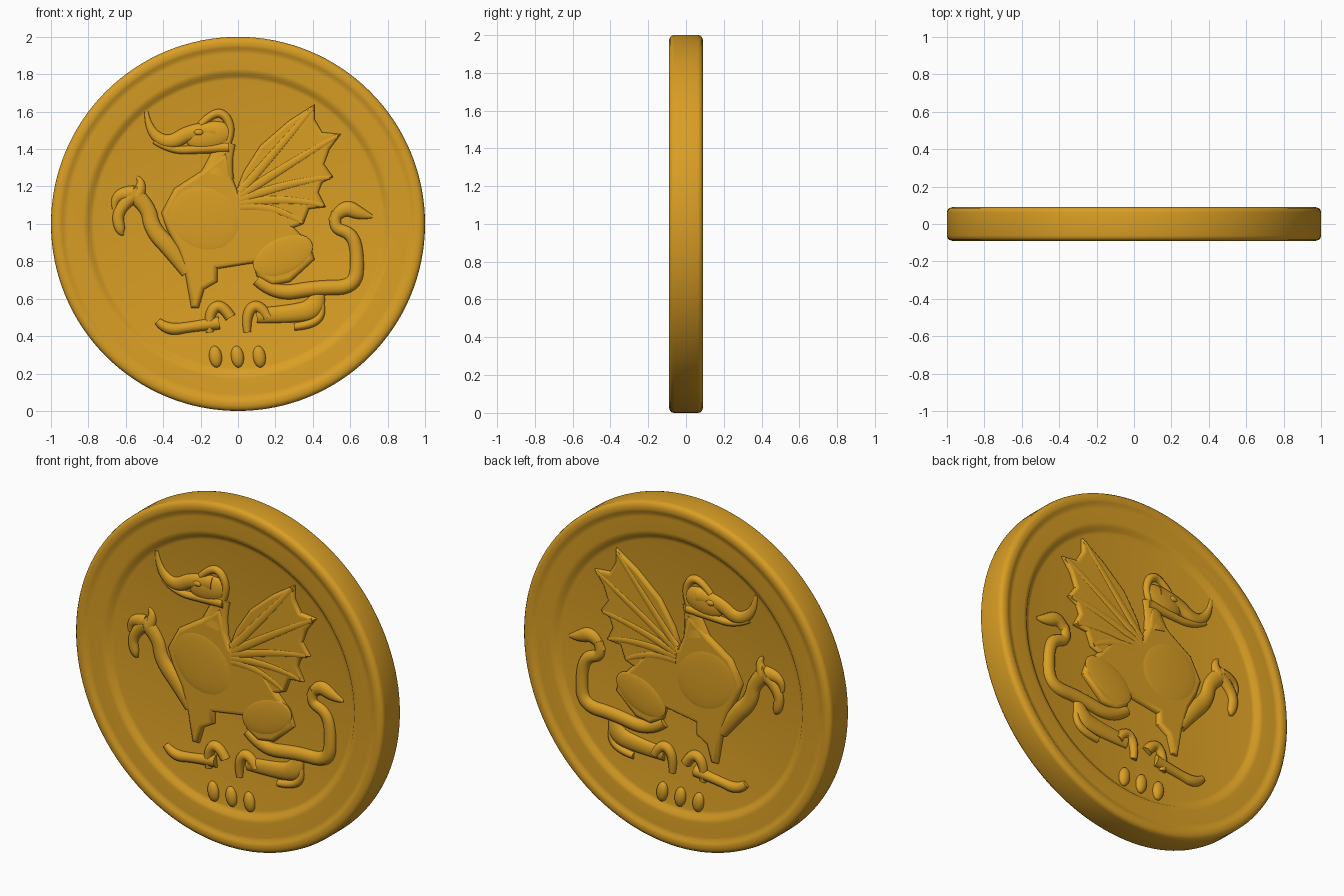
import bpy, bmesh, math
from mathutils import Matrix

cube = bpy.data.objects.get("Cube")
if cube:
    bpy.data.objects.remove(cube)

GOLD = (.70, .345, .018, 1)
gold = bpy.data.materials.new("gold")
gold.use_nodes = True
gold.diffuse_color = GOLD
bsdf = next(n for n in gold.node_tree.nodes if n.type == 'BSDF_PRINCIPLED')
bsdf.inputs["Base Color"].default_value = GOLD
bsdf.inputs["Roughness"].default_value = .6

FIELD = .052            # half thickness of the sunken field
SIDES = {"front": -1, "back": 1}
UPRIGHT = (math.pi / 2, 0, 0)


def finish(obj, angle=40):
    """Turn the object into a mesh, colour it and smooth it."""
    bpy.ops.object.select_all(action='DESELECT')
    obj.select_set(True)
    bpy.context.view_layer.objects.active = obj
    if obj.type == 'CURVE':
        bpy.ops.object.convert(target='MESH')
        obj = bpy.context.object
    obj.data.materials.clear()
    obj.data.materials.append(gold)
    bpy.ops.object.shade_smooth_by_angle(angle=math.radians(angle))
    return obj


def new_object(name, data):
    obj = bpy.data.objects.new(name, data)
    bpy.context.scene.collection.objects.link(obj)
    return obj


def plate(name, outline, height, bevel):
    """Rounded slab through the coin, raised equally on both faces."""
    curve = bpy.data.curves.new(name, 'CURVE')
    curve.dimensions = '2D'
    curve.fill_mode = 'BOTH'
    curve.extrude = height - bevel
    curve.bevel_depth = bevel
    curve.bevel_resolution = 3
    curve.offset = -bevel
    spline = curve.splines.new('POLY')
    spline.points.add(len(outline) - 1)
    for point, (x, z) in zip(spline.points, outline):
        point.co = (x, z, 0, 1)
    spline.use_cyclic_u = True
    obj = new_object(name, curve)
    obj.rotation_euler = UPRIGHT
    finish(obj)


def limb(name, path, rise=.032, base=FIELD):
    """Flattened tapering tube on each face; path holds x, z, radius."""
    for side, sign in SIDES.items():
        curve = bpy.data.curves.new(name, 'CURVE')
        curve.dimensions = '3D'
        curve.bevel_depth = 1
        curve.bevel_resolution = 3
        curve.use_fill_caps = True
        spline = curve.splines.new('NURBS')
        spline.points.add(len(path) - 1)
        for point, (x, z, radius) in zip(spline.points, path):
            point.co = (x, z, 0, 1)
            point.radius = radius
        spline.order_u = 3
        spline.use_endpoint_u = True
        spline.resolution_u = 6
        obj = new_object(side + "_" + name, curve)
        obj.rotation_euler = UPRIGHT
        obj.location.y = sign * base
        obj.scale.z = min(1, rise / max(p[2] for p in path))
        finish(obj, 60)


def mound(name, x, z, width, height, rise=.03, tilt=0, base=FIELD):
    """Flattened ellipsoid on each face."""
    for side, sign in SIDES.items():
        mesh = bpy.data.meshes.new(name)
        bm = bmesh.new()
        bmesh.ops.create_uvsphere(bm, u_segments=32, v_segments=16, radius=1)
        bm.transform(Matrix.Rotation(math.radians(tilt), 4, 'Y')
                     @ Matrix.Diagonal((width, rise, height, 1)))
        bm.to_mesh(mesh)
        bm.free()
        obj = new_object(side + "_" + name, mesh)
        obj.location = (x, sign * base, z)
        finish(obj, 60)


# Coin body: turned profile with rounded edge, groove, border and field
half = [(0, FIELD), (.77, FIELD), (.79, .057), (.805, .073), (.83, .077),
        (.91, .077), (.93, .079), (.942, .087), (.955, .09), (.972, .09),
        (.988, .085), (.997, .075), (1, .062)]
profile = half + [(r, -y) for r, y in reversed(half)]
bm = bmesh.new()
ring = [bm.verts.new((r, y, 1)) for r, y in profile]
edges = [bm.edges.new(pair) for pair in zip(ring, ring[1:])]
bmesh.ops.spin(bm, geom=ring + edges, cent=(0, 0, 1), axis=(0, 1, 0),
               angle=math.tau, steps=128)
bmesh.ops.remove_doubles(bm, verts=bm.verts, dist=.0001)
bmesh.ops.recalc_face_normals(bm, faces=bm.faces)
mesh = bpy.data.meshes.new("coin")
bm.to_mesh(mesh)
bm.free()
finish(new_object("coin", mesh), 50)

# Torso with chest, standing foreleg and haunch
plate("torso", [(-.06, 1.39), (-.2, 1.28), (-.34, 1.19), (-.41, 1.06),
                (-.38, .97), (-.32, .86), (-.28, .72), (-.25, .55),
                (-.21, .55), (-.18, .65), (-.11, .69), (-.11, .76),
                (.08, .79), (.1, .72), (.18, .67), (.28, .69), (.41, .81),
                (.38, .9), (.3, .98), (.2, 1.1), (0, 1.17), (-.04, 1.27)],
      .078, .024)
mound("chest", -.18, 1.03, .2, .17, .012, 30, .074)
mound("haunch", .24, .83, .17, .1, .012, -25, .074)

# Wing membrane with scalloped edge, and its ribs
plate("wing", [(-.02, 1.15), (.03, 1.28), (.12, 1.42), (.27, 1.55),
               (.41, 1.64), (.41, 1.56), (.45, 1.49), (.55, 1.48),
               (.49, 1.4), (.46, 1.32), (.51, 1.25), (.45, 1.22),
               (.43, 1.17), (.47, 1.09), (.38, 1.08), (.35, 1),
               (.22, .95), (.05, 1)], .074, .018)
for number, tip in enumerate([(.4, 1.62), (.53, 1.47), (.49, 1.25),
                              (.45, 1.1), (.34, 1.01)]):
    limb("wing_rib_%d" % number,
         [(.01, 1.17 - number * .02, .025),
          (tip[0] * .55, (tip[1] + 1.2) / 2, .026), (*tip, .012)],
         .012, .07)

# Head: skull, brow, curled snout, lower jaw, crest and eye
mound("skull", -.15, 1.47, .13, .075, .03, -12)
limb("upper_snout", [(-.49, 1.6, .01), (-.48, 1.5, .022),
                     (-.37, 1.42, .04), (-.25, 1.5, .04),
                     (-.12, 1.5, .05)])
limb("lower_jaw", [(-.45, 1.44, .012), (-.36, 1.39, .02),
                   (-.2, 1.4, .024), (-.05, 1.41, .03)])
limb("crest", [(-.2, 1.53, .02), (-.13, 1.6, .022), (-.06, 1.58, .025),
               (-.03, 1.48, .02), (-.07, 1.4, .02)])
mound("eye", -.21, 1.49, .025, .016, .012, 0, .076)
limb("neck", [(-.06, 1.44, .05), (-.09, 1.36, .055), (-.11, 1.26, .09)])

# Raised foreleg and its claws
limb("raised_foreleg", [(-.27, .74, .035), (-.35, .86, .05),
                        (-.46, .97, .045), (-.48, 1.1, .04),
                        (-.57, 1.17, .05)])
claws = {"upper_claw": [(-.54, 1.15, .04), (-.5, 1.22, .025),
                        (-.54, 1.25, .008)],
         "outer_claw": [(-.56, 1.16, .045), (-.67, 1.17, .03),
                        (-.66, 1.08, .012)],
         "hooked_claw": [(-.56, 1.15, .04), (-.65, 1.08, .03),
                         (-.63, .95, .03), (-.61, .95, .01)]}
for name, path in claws.items():
    limb(name, path)

# Tail sweeping up to a barbed tip
limb("tail", [(.1, .7, .03), (.2, .62, .04), (.42, .66, .04),
              (.63, .66, .04), (.64, .84, .035), (.61, .95, .035),
              (.5, .98, .03), (.53, 1.06, .03)])
limb("tail_barb", [(.5, 1.01, .02), (.56, 1.1, .045), (.66, 1.05, .035),
                   (.72, 1.04, .008)])

# Hind leg, lower feet and paws
limb("hind_shin", [(.43, .64, .03), (.42, .56, .06), (.34, .52, .05),
                   (.1, .51, .04)])
limb("hind_heel", [(.3, .45, .02), (.4, .46, .025), (.46, .53, .02),
                   (.44, .6, .012)])
limb("far_foot", [(-.43, .48, .02), (-.38, .43, .035), (-.25, .45, .025),
                  (-.1, .47, .035)])
for name, x in {"right": -.1, "left": .1}.items():
    limb(name + "_paw", [(x - .05, .42, .02), (x - .06, .52, .03),
                         (x + .01, .58, .03), (x + .06, .5, .03)])

# Row of toes below the feet
for number in range(3):
    mound("toe_%d" % number, number * .117 - .12, .29, .034, .058, .026,
          -8, .055)
